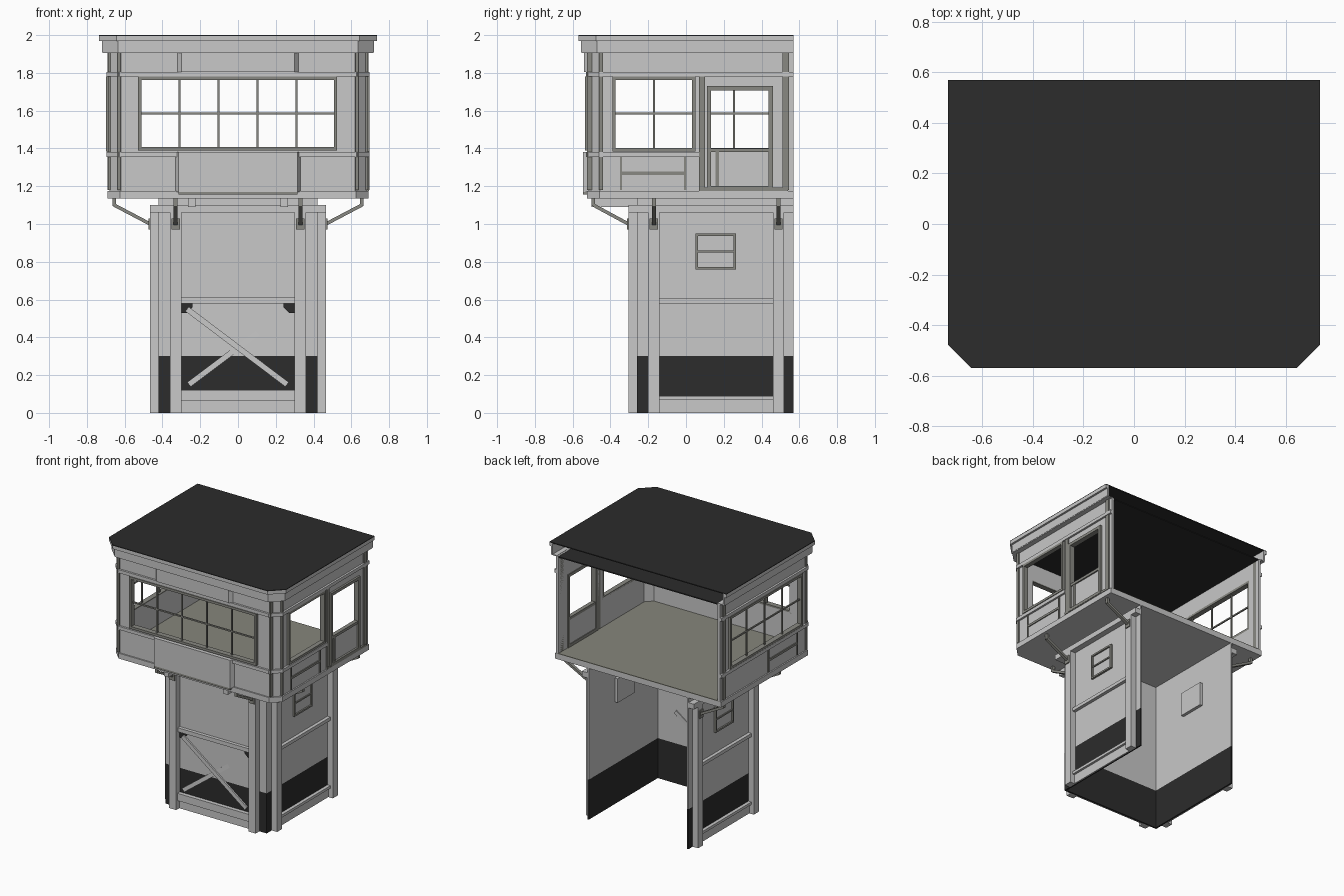
import bpy, bmesh
from mathutils import Vector

cube = bpy.data.objects.get("Cube")
if cube:
    bpy.data.objects.remove(cube)


def material(name, r, g, b):
    m = bpy.data.materials.new(name)
    m.use_nodes = True
    m.diffuse_color = (r, g, b, 1)
    m.node_tree.nodes["Principled BSDF"].inputs["Base Color"].default_value = (r, g, b, 1)
    return m


LIGHT = material("light_grey_paint", 0.58, 0.58, 0.58)
TRIM = material("olive_grey_trim", 0.25, 0.25, 0.225)
DARK = material("charcoal", 0.025, 0.025, 0.025)
FLOOR = material("floor_grey", 0.24, 0.24, 0.2)


def finish(name, bm, mat):
    bmesh.ops.recalc_face_normals(bm, faces=bm.faces)
    me = bpy.data.meshes.new(name)
    bm.to_mesh(me)
    bm.free()
    me.materials.append(mat)
    ob = bpy.data.objects.new(name, me)
    bpy.context.collection.objects.link(ob)


def add_prism(bm, pts, a, b, place=lambda u, v, w: (u, v, w)):
    lo = [bm.verts.new(place(u, v, a)) for u, v in pts]
    hi = [bm.verts.new(place(u, v, b)) for u, v in pts]
    bm.faces.new(lo)
    bm.faces.new(hi)
    for i in range(len(pts)):
        j = (i + 1) % len(pts)
        bm.faces.new((lo[i], lo[j], hi[j], hi[i]))


def prism(name, pts, a, b, mat, **kw):
    bm = bmesh.new()
    add_prism(bm, pts, a, b, **kw)
    finish(name, bm, mat)


def outline(w, front, c, o, end=0.57):
    """Open-backed plan with chamfered front corners, grown outward by o."""
    c += 0.586 * o
    w, f = w + o, front - o
    pts = [(-w, 0.57), (-w, f + c), (-w + c, f), (w - c, f), (w, f + c), (w, end)]
    return pts


def cabin(o, end=0.57):
    return outline(0.68, -0.515, 0.06, o, end)


def base(o):
    w, f = 0.42 + o, -0.26 - o
    return [(-w, 0.57), (-w, f), (w, f), (w, 0.57)]


def strip(name, pts, z0, z1, t, mat):
    """Wall of thickness t following a path, thickened to the path's left."""
    p = [Vector(q) for q in pts]
    inner = []
    for i, q in enumerate(p):
        ns = []
        for a, b in ((i - 1, i), (i, i + 1)):
            if a >= 0 and b < len(p):
                d = (p[b] - p[a]).normalized()
                ns.append(Vector((-d.y, d.x)))
        n = sum(ns, Vector((0, 0))).normalized()
        inner.append(q + n * (t / n.dot(ns[0])))
    bm = bmesh.new()
    for i in range(len(p) - 1):
        add_prism(bm, [p[i], p[i + 1], inner[i + 1], inner[i]], z0, z1)
    bmesh.ops.remove_doubles(bm, verts=bm.verts, dist=0.0001)
    finish(name, bm, mat)


def on(side, u0, u1, z0, z1, d0, d1):
    """Box on a facade: u along it, d outward from the centre."""
    if side == "front":
        return (u0, -d1, z0), (u1, -d0, z1)
    if side == "left":
        return (d0, u0, z0), (d1, u1, z1)
    return (-d1, u0, z0), (-d0, u1, z1)


def boxes(name, mat, items):
    bm = bmesh.new()
    for (x0, y0, z0), (x1, y1, z1) in items:
        add_prism(bm, [(x0, y0), (x1, y0), (x1, y1), (x0, y1)], z0, z1)
    finish(name, bm, mat)


def frame(name, side, u0, u1, z0, z1, d0, d1, t=0.018, cols=(), rows=()):
    m, b = (d0 + d1) / 2, 0.005
    items = [on(side, u0, u0 + t, z0, z1, d0, d1), on(side, u1 - t, u1, z0, z1, d0, d1),
             on(side, u0 + t, u1 - t, z0, z0 + t, d0, d1),
             on(side, u0 + t, u1 - t, z1 - t, z1, d0, d1)]
    items += [on(side, c - b, c + b, z0 + t, z1 - t, m - b, m + b) for c in cols]
    items += [on(side, u0 + t, u1 - t, r - b, r + b, m - b, m + b) for r in rows]
    boxes(name, TRIM, items)


def beam(name, p, q, n, width, thick, mat):
    """Bar from p to q, width measured along n."""
    p, q, n = Vector(p), Vector(q), Vector(n)
    s = (q - p).cross(n).normalized() * thick / 2
    n = n.normalized() * width / 2
    bm = bmesh.new()
    ends = [[bm.verts.new(c + k) for k in (n + s, s - n, -n - s, n - s)] for c in (p, q)]
    for e in ends:
        bm.faces.new(e)
    for i in range(4):
        j = (i + 1) % 4
        bm.faces.new((ends[0][i], ends[0][j], ends[1][j], ends[1][i]))
    finish(name, bm, mat)


SIDES = (("left", 1), ("right", -1))

# Lower tower: painted plinth, walls and header
strip("plinth_wall", base(0), 0, 0.3, 0.012, DARK)
strip("tower_wall", base(0), 0.3, 1.135, 0.012, LIGHT)
strip("tower_header", base(0.045), 1.06, 1.1, 0.045, LIGHT)

# Posts and rails on the tower
boxes("front_posts", LIGHT, [on("front", u, u + 0.06, 0, 1.06, 0.26, 0.305) for u in (-0.36, 0.3)])
boxes("front_rails", LIGHT, [on("front", -0.3, 0.3, 0.58, 0.61, 0.26, 0.285),
                             on("front", -0.3, 0.3, 0.065, 0.12, 0.26, 0.29),
                             on("front", -0.3, 0.3, 0, 0.065, 0.26, 0.268)])
for side, s in SIDES:
    boxes(side + "_posts", LIGHT, [on(side, u, u + 0.06, 0, 1.06, 0.42, 0.465) for u in (-0.2, 0.46)])
    boxes(side + "_rails", LIGHT, [on(side, -0.14, 0.46, 0.58, 0.605, 0.42, 0.445),
                                   on(side, -0.14, 0.46, 0.07, 0.09, 0.42, 0.445),
                                   on(side, -0.14, 0.46, 0, 0.07, 0.42, 0.428)])
    # Small tower window with its inner box
    frame(side + "_small_window", side, 0.05, 0.265, 0.76, 0.95, 0.42, 0.435, 0.013, rows=(0.855,))
    boxes(side + "_small_window_box", LIGHT, [on(side, 0.055, 0.26, 0.765, 0.945, 0.385, 0.424)])
    # Corner gusset
    prism(side + "_gusset", [(s * 0.3, 0.58), (s * 0.24, 0.58), (s * 0.24, 0.56), (s * 0.27, 0.53), (s * 0.3, 0.53)],
          -0.26, -0.268, DARK, place=lambda u, v, w: (u, w, v))

# Crossed braces, one of which passes back through the wall
beam("brace_down", (-0.27, -0.272, 0.55), (0.26, -0.272, 0.15), (0, 1, 0), 0.012, 0.03, LIGHT)
beam("brace_up", (-0.26, -0.275, 0.15), (0.26, -0.245, 0.54), (0, 1, 0), 0.012, 0.03, LIGHT)

# Brackets carrying the cabin
for side, us, d0, d1 in (("front", (-0.33, 0.33), 0.305, 0.49),
                         ("left", (-0.17, 0.49), 0.465, 0.655),
                         ("right", (-0.17, 0.49), 0.465, 0.655)):
    for u in us:
        def at(d, z):
            return (u, -d, z) if side == "front" else (d if side == "left" else -d, u, z)
        n = (1, 0, 0) if side == "front" else (0, 1, 0)
        beam(side + "_bracket_arm", at(d1, 1.1), at(d0, 1.0), n, 0.022, 0.018, TRIM)
        beam(side + "_bracket_head", at(d1, 1.14), at(d1, 1.095), n, 0.022, 0.018, TRIM)
        boxes(side + "_bracket_plate", TRIM, [on(side, u - 0.022, u + 0.022, 0.97, 1.03, d0, d0 + 0.008)])
boxes("joist_ends", LIGHT, [on("front", u - 0.02, u + 0.02, 1.09, 1.136, 0.26, 0.5) for u in (-0.245, 0.245)])

# Cabin floor
prism("floor_slab", cabin(0.01), 1.135, 1.175, LIGHT)
prism("floor_top", cabin(-0.005), 1.175, 1.18, FLOOR)

# Cabin walls around the openings
strip("cabin_lower_wall", cabin(0), 1.175, 1.395, 0.02, LIGHT)
strip("cabin_frieze", cabin(0), 1.77, 1.91, 0.02, LIGHT)
for side, s in SIDES:
    pts = [(0.515, -0.515), (0.62, -0.515), (0.68, -0.455), (0.68, -0.385)]
    if s < 0:
        pts = [(-x, y) for x, y in reversed(pts)]
    strip(side + "_corner_wall", pts, 1.395, 1.77, 0.02, LIGHT)
boxes("left_side_wall", LIGHT, [on("left", 0.045, 0.115, 1.395, 1.77, 0.66, 0.68),
                                on("left", 0.45, 0.57, 1.395, 1.77, 0.66, 0.68),
                                on("left", 0.115, 0.45, 1.725, 1.77, 0.66, 0.68)])
boxes("right_side_wall", LIGHT, [on("right", 0.46, 0.57, 1.395, 1.77, 0.66, 0.68)])

# Horizontal bands and upright corner strips
strip("sill_band", cabin(0.015, 0.07), 1.355, 1.38, 0.015, LIGHT)
strip("lintel_band", cabin(0.015), 1.78, 1.805, 0.015, LIGHT)
for side, s in SIDES:
    boxes(side + "_corner_strips", TRIM, [on("front", s * 0.63 - 0.008, s * 0.63 + 0.008, 1.18, 1.91, 0.495, 0.523),
                                          on(side, -0.46, -0.44, 1.18, 1.91, 0.665, 0.688),
                                          on(side, 0.51, 0.545, 1.18, 1.91, 0.66, 0.69)])
    # Lower side panel battens
    boxes(side + "_battens", TRIM, [on(side, -0.35, -0.338, 1.18, 1.355, 0.68, 0.687),
                                    on(side, -0.01, 0.002, 1.18, 1.355, 0.68, 0.687),
                                    on(side, -0.338, -0.01, 1.26, 1.277, 0.68, 0.687)])

# Projecting front bays
prism("lower_bay", [(-0.335, -0.51), (-0.315, -0.545), (0.315, -0.545), (0.335, -0.51)], 1.17, 1.38, LIGHT)
boxes("lower_bay_sill", TRIM, [on("front", -0.315, 0.315, 1.155, 1.17, 0.51, 0.545)])
prism("upper_bay", [(-0.325, -0.51), (-0.3, -0.54), (0.3, -0.54), (0.325, -0.51)], 1.805, 1.91, LIGHT)

# Windows
frame("front_window", "front", -0.53, 0.525, 1.39, 1.78, 0.495, 0.535,
      cols=(-0.31, -0.103, 0.103, 0.31), rows=(1.585,))
frame("left_window", "left", -0.39, 0.05, 1.385, 1.78, 0.66, 0.695)
frame("right_window", "right", -0.39, 0.47, 1.385, 1.78, 0.66, 0.7,
      cols=(-0.17, 0.04, 0.255), rows=(1.585,))

# Door
frame("door_frame", "left", 0.11, 0.46, 1.18, 1.73, 0.655, 0.695, 0.022)
boxes("door_rails", TRIM, [on("left", 0.132, 0.438, 1.38, 1.4, 0.66, 0.69),
                           on("left", 0.155, 0.175, 1.2, 1.38, 0.68, 0.687),
                           on("left", 0.07, 0.1, 1.18, 1.78, 0.66, 0.69),
                           on("left", 0.07, 0.54, 1.176, 1.192, 0.68, 0.693)])

# Hollow roof, open at the back
prism("ceiling", cabin(-0.01), 1.9, 1.908, DARK)
strip("soffit", cabin(0.038), 1.905, 1.912, 0.045, LIGHT)
strip("roof_fascia", cabin(0.04), 1.91, 1.975, 0.012, LIGHT)
strip("roof_cap_edge", cabin(0.055), 1.97, 1.995, 0.027, LIGHT)
prism("roof_top", cabin(0.055), 1.993, 2.0, DARK)
